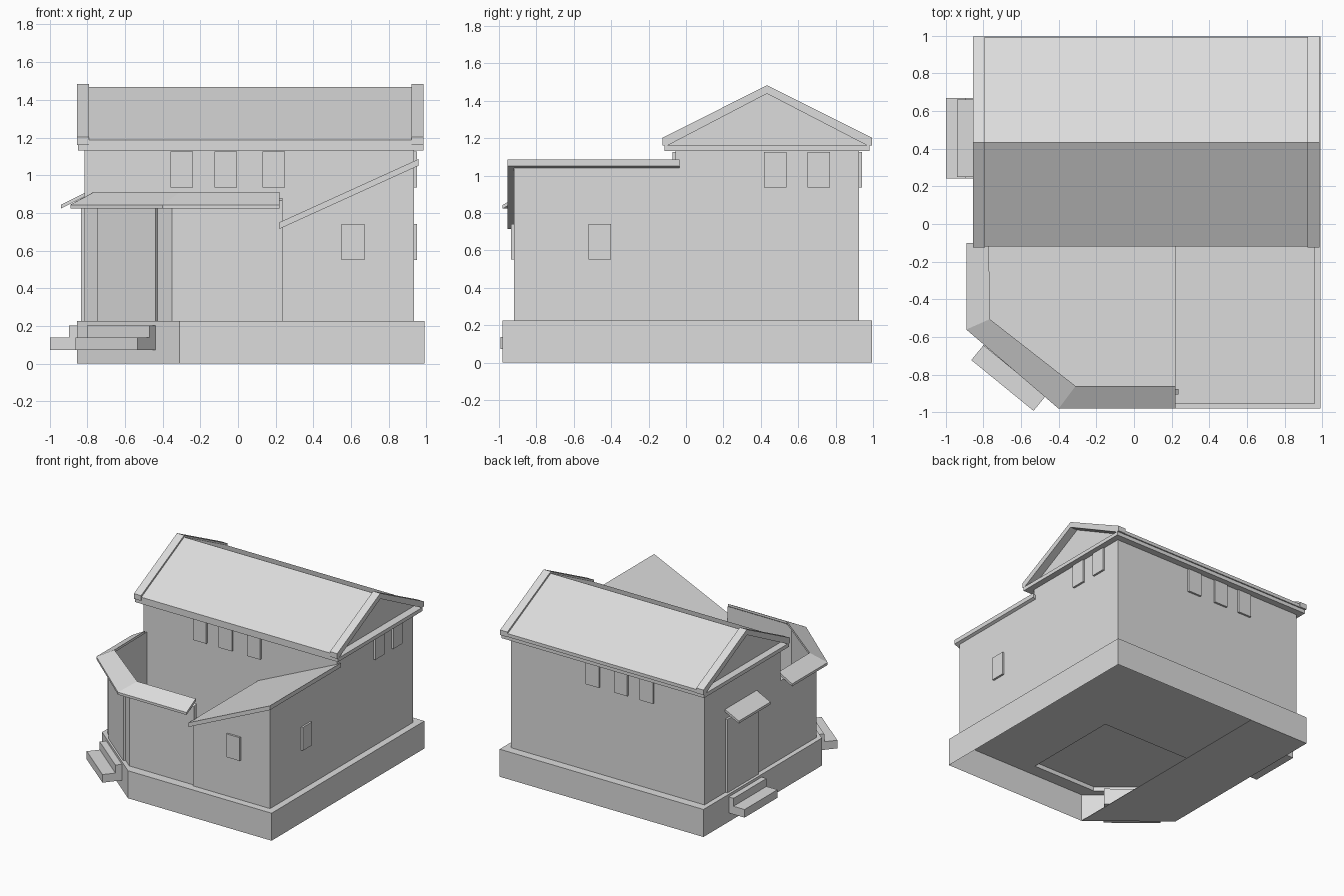
import bpy
import bmesh
from math import radians
from mathutils import Matrix

cube = bpy.data.objects.get("Cube")
if cube:
    bpy.data.objects.remove(cube, do_unlink=True)

plaster = bpy.data.materials.new("plain_grey")
plaster.use_nodes = True
GREY = (0.72, 0.72, 0.72, 1.0)
plaster.diffuse_color = GREY
plaster.node_tree.nodes["Principled BSDF"].inputs["Base Color"].default_value = GREY


def loft(name, rings, matrix=None, capped=True):
    """Join equal rings of points into a solid, or an open shell."""
    bm = bmesh.new()
    loops = [[bm.verts.new(p) for p in ring] for ring in rings]
    n = len(loops[0])
    for a, b in zip(loops, loops[1:]):
        for i in range(n):
            j = (i + 1) % n
            bm.faces.new((a[i], a[j], b[j], b[i]))
    if capped:
        bm.faces.new(loops[0])
        bm.faces.new(loops[-1])
    bmesh.ops.recalc_face_normals(bm, faces=bm.faces[:])
    mesh = bpy.data.meshes.new(name)
    bm.to_mesh(mesh)
    bm.free()
    mesh.materials.append(plaster)
    obj = bpy.data.objects.new(name, mesh)
    if matrix:
        obj.matrix_world = matrix
    bpy.context.collection.objects.link(obj)
    return obj


def at(outline, z):
    return [(x, y, z) for x, y in outline]


def prism(name, outline, z0, z1, **kw):
    return loft(name, [at(outline, z0), at(outline, z1)], **kw)


def box(name, x0, x1, y0, y1, z0, z1, **kw):
    return prism(name, [(x0, y0), (x1, y0), (x1, y1), (x0, y1)], z0, z1, **kw)


def along_x(name, profile, x0, x1, **kw):
    return loft(name, [[(x, y, z) for y, z in profile] for x in (x0, x1)], **kw)


def along_y(name, profile, y0, y1):
    return loft(name, [[(x, y, z) for x, z in profile] for y in (y0, y1)])


FLOOR = 0.225

# Plinth: hollow shell with a ledge, one corner cut off, closed below that corner
plinth = [(-0.855, 0.995), (-0.855, -0.535), (-0.31, -0.98), (0.99, -0.98), (0.99, 0.995)]
footprint = [(-0.815, 0.925), (-0.815, -0.525), (-0.35, -0.905), (0.935, -0.905), (0.935, 0.925)]
loft("plinth", [at(plinth, 0), at(plinth, FLOOR), at(footprint, FLOOR)], capped=False)
prism("plinth_base_plate", plinth[:3] + [(-0.31, 0.995)], 0, 0.004)

# Main hall and its gabled roof
box("hall_walls", -0.815, 0.935, -0.055, 0.925, FLOOR, 1.135)
box("hall_eave_slab", -0.85, 0.985, -0.115, 0.98, 1.13, 1.16)
along_x("hall_roof", [(-0.12, 1.16), (-0.12, 1.187), (0.433, 1.468), (0.99, 1.187), (0.99, 1.16)],
        -0.79, 0.92)
verge = [(-0.125, 1.16), (-0.125, 1.202), (0.433, 1.483), (0.995, 1.202),
         (0.995, 1.16), (0.97, 1.16), (0.433, 1.438), (-0.1, 1.16)]
along_x("right_verge", verge, -0.855, -0.79)
along_x("left_verge", verge, 0.92, 0.985)

# Side wing with a single-pitch roof
along_y("wing_walls", [(0.235, FLOOR), (0.935, FLOOR), (0.935, 1.055), (0.235, 0.74)], -0.92, -0.055)
along_y("wing_roof", [(0.22, 0.715), (0.957, 1.05), (0.957, 1.085), (0.22, 0.75)], -0.955, -0.035)

# Open courtyard: floor, thin wall and a narrow sloping cap
wall_outer = [(-0.815, -0.055), (-0.815, -0.525), (-0.35, -0.905), (0.235, -0.905)]
wall_inner = [(-0.785, -0.055), (-0.785, -0.51), (-0.34, -0.875), (0.235, -0.875)]
prism("courtyard_floor", wall_inner + [(0.235, -0.055)], 0.26, 0.27)
loft("courtyard_wall", [[(*o, FLOOR), (*o, 0.865), (*i, 0.88), (*i, FLOOR)]
                        for o, i in zip(wall_outer, wall_inner)])
cap_outer = [(-0.89, -0.1), (-0.89, -0.56), (-0.40, -0.98), (0.22, -0.98)]
cap_inner = [(-0.77, -0.1), (-0.765, -0.505), (-0.31, -0.86), (0.22, -0.86)]
loft("courtyard_cap", [[(*o, 0.823), (*o, 0.843), (*i, 0.91), (*i, 0.89)]
                       for o, i in zip(cap_outer, cap_inner)])


# Entrances: raised door and two steps running in under the wall
def entrance(name, x, y, angle):
    place = Matrix.Translation((x, y, 0)) @ Matrix.Rotation(radians(angle), 4, 'Z')
    box(name + "_door", -0.2, 0.2, -0.018, 0.01, FLOOR, 0.825, matrix=place)
    box(name + "_lower_step", -0.213, 0.213, -0.183, 0.1, 0.072, 0.138, matrix=place)
    box(name + "_upper_step", -0.213, 0.213, -0.083, 0.1, 0.138, 0.203, matrix=place)
    return place


entrance("corner", -0.5825, -0.715, -39.2)
side = entrance("side", -0.815, 0.455, -90)
along_x("side_canopy", [(0, 0.885), (0, 0.905), (-0.125, 0.843), (-0.125, 0.823)], -0.205, 0.205,
        matrix=side)


# Windows: raised plates
def window(name, x, y, z, angle):
    place = Matrix.Translation((x, y, z)) @ Matrix.Rotation(radians(angle), 4, 'Z')
    box(name, -0.06, 0.06, -0.016, 0.01, 0, 0.19, matrix=place)


for k, x in enumerate((-0.298, -0.066, 0.19)):
    window(f"front_window_{k}", x, -0.055, 0.935, 0)
    window(f"back_window_{k}", x, 0.925, 0.935, 180)
for k, y in enumerate((0.478, 0.71)):
    window(f"left_window_{k}", 0.935, y, 0.935, 90)
window("wing_front_window", 0.61, -0.92, 0.55, 0)
window("wing_left_window", 0.935, -0.46, 0.55, 90)
